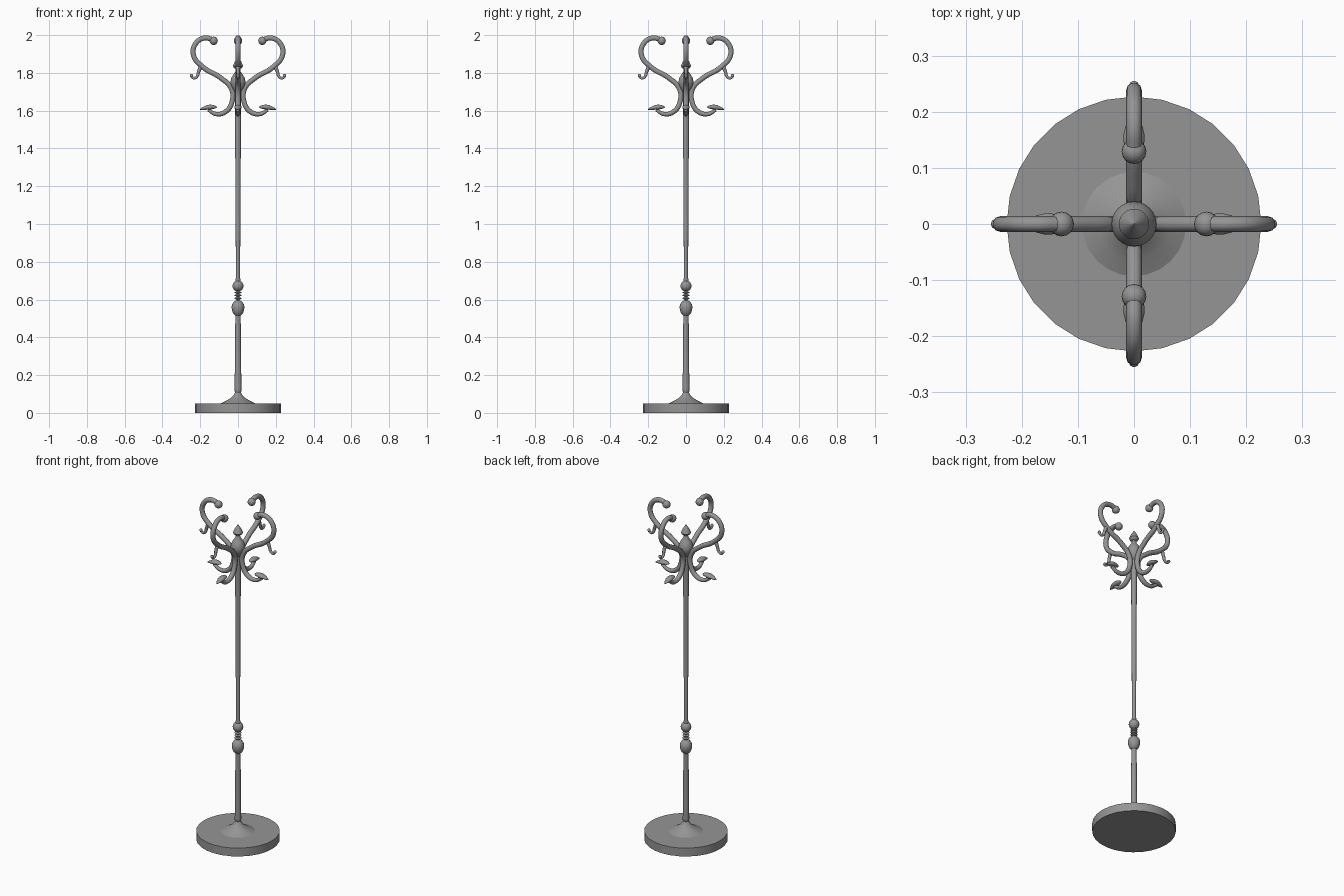
import bpy, bmesh, math
from mathutils import Matrix, Vector

old = bpy.data.objects.get("Cube")
if old:
    bpy.data.objects.remove(old)

# Single grey metal finish
metal = bpy.data.materials.new("grey metal")
metal.use_nodes = True
GREY = (0.3, 0.3, 0.3, 1)
metal.diffuse_color = GREY
metal.node_tree.nodes["Principled BSDF"].inputs["Base Color"].default_value = GREY


def finish(obj, angle=40):
    obj.data.materials.clear()
    obj.data.materials.append(metal)
    bpy.ops.object.select_all(action='DESELECT')
    obj.select_set(True)
    bpy.context.view_layer.objects.active = obj
    bpy.ops.object.shade_smooth_by_angle(angle=math.radians(angle))
    return obj


def add_mesh(name, bm, angle=40):
    bmesh.ops.recalc_face_normals(bm, faces=bm.faces)
    mesh = bpy.data.meshes.new(name)
    bm.to_mesh(mesh)
    bm.free()
    obj = bpy.data.objects.new(name, mesh)
    bpy.context.collection.objects.link(obj)
    return finish(obj, angle)


def lathe(name, profile, sides=24):
    """Spin a (radius, height) profile about z and close both ends."""
    bm = bmesh.new()
    rings = [[bm.verts.new((r * math.cos(a), r * math.sin(a), z))
              for a in (math.tau * i / sides for i in range(sides))]
             for r, z in profile]
    for low, high in zip(rings, rings[1:]):
        for i in range(sides):
            j = (i + 1) % sides
            bm.faces.new((low[i], low[j], high[j], high[i]))
    bm.faces.new(rings[0][::-1])
    bm.faces.new(rings[-1])
    return add_mesh(name, bm)


def ball_profile(radius, height, z, steps=10):
    return [(max(radius * math.sin(math.pi * i / steps), 0.001),
             z - height * math.cos(math.pi * i / steps)) for i in range(steps + 1)]


def tube(name, points, turn):
    """Round rod through (x, z, radius) points, turned about z."""
    curve = bpy.data.curves.new(name, 'CURVE')
    curve.dimensions = '3D'
    curve.bevel_depth = 1
    curve.bevel_resolution = 3
    curve.resolution_u = 7
    curve.use_fill_caps = True
    spline = curve.splines.new('BEZIER')
    spline.bezier_points.add(len(points) - 1)
    for p, (x, z, r) in zip(spline.bezier_points, points):
        p.co = (x, 0, z)
        p.radius = r
        p.handle_left_type = p.handle_right_type = 'AUTO'
    obj = bpy.data.objects.new(name, curve)
    bpy.context.collection.objects.link(obj)
    obj.rotation_euler.z = turn
    bpy.ops.object.select_all(action='DESELECT')
    obj.select_set(True)
    bpy.context.view_layer.objects.active = obj
    bpy.ops.object.convert(target='MESH')
    return finish(bpy.context.object)


def ball(name, x, z, radius, turn):
    bm = bmesh.new()
    bmesh.ops.create_uvsphere(bm, u_segments=16, v_segments=10, radius=radius)
    bmesh.ops.translate(bm, vec=(x, 0, z), verts=bm.verts)
    bmesh.ops.rotate(bm, matrix=Matrix.Rotation(turn, 3, 'Z'), verts=bm.verts)
    return add_mesh(name, bm)


def leaf(name, turn):
    """Plump leaf, rounded inside and pointed at its outer tip."""
    bm = bmesh.new()
    bmesh.ops.create_uvsphere(bm, u_segments=16, v_segments=12, radius=1,
                              matrix=Matrix.Rotation(math.pi / 2, 4, 'Y'))
    for v in bm.verts:
        pinch = 1 - 0.45 * max(v.co.x, 0)
        v.co = Vector((v.co.x * 0.046, v.co.y * 0.019 * pinch,
                       v.co.z * 0.013 * pinch - 0.006 * v.co.x ** 2))
    bmesh.ops.rotate(bm, matrix=Matrix.Rotation(0.15, 3, 'Y'), verts=bm.verts)
    bmesh.ops.translate(bm, vec=(0.158, 0, 1.618), verts=bm.verts)
    bmesh.ops.rotate(bm, matrix=Matrix.Rotation(turn, 3, 'Z'), verts=bm.verts)
    return add_mesh(name, bm)


# Base disc and its flared collar
lathe("base_disc", [(0.227, 0), (0.227, 0.05)], 28)
lathe("base_collar", [(0.093, 0.05), (0.065, 0.063), (0.04, 0.078),
                      (0.022, 0.096), (0.014, 0.112)])

# Turned column
lathe("lower_pole", [(0.012, 0.1), (0.018, 0.116), (0.018, 0.13), (0.014, 0.53)], 16)
lathe("lower_bulb", [(0.014, 0.515), (0.024, 0.524), (0.031, 0.54), (0.034, 0.56),
                     (0.031, 0.575), (0.022, 0.588), (0.011, 0.596)])
lathe("neck", [(0.009, 0.59), (0.009, 0.65)], 16)
for i, z in enumerate((0.606, 0.622, 0.637)):
    lathe(f"neck_ring_{i}", ball_profile(0.019, 0.006, z, 6))
lathe("upper_ball", ball_profile(0.029, 0.029, 0.672))
lathe("upper_pole", [(0.014, 0.695), (0.011, 0.72), (0.016, 1.6), (0.016, 1.74)], 16)

# Crown bulb and pointed finial
lathe("crown_bulb", [(0.016, 1.7), (0.03, 1.716), (0.038, 1.735), (0.04, 1.752),
                     (0.036, 1.772), (0.025, 1.792), (0.013, 1.808), (0.011, 1.832)])
lathe("finial", [(0.011, 1.82), (0.023, 1.828), (0.027, 1.837),
                 (0.018, 1.858), (0.001, 1.885)])

# Four scrolled arms, each with a coat hook, a curl and a leaf
SCROLL = [(0.158, 1.604, 0.009), (0.115, 1.582, 0.012), (0.065, 1.595, 0.014),
          (0.031, 1.65, 0.014), (0.036, 1.718, 0.014), (0.095, 1.776, 0.014),
          (0.182, 1.828, 0.014), (0.236, 1.895, 0.014), (0.222, 1.958, 0.014),
          (0.175, 1.985, 0.014), (0.13, 1.975, 0.014)]
CURL = [(0.196, 1.838, 0.011), (0.209, 1.805, 0.009), (0.217, 1.781, 0.008),
        (0.234, 1.772, 0.007), (0.247, 1.783, 0.007)]
for n, side in enumerate(("left", "back", "right", "front")):
    turn = n * math.pi / 2
    tube(f"{side}_arm", SCROLL, turn)
    ball(f"{side}_arm_knob", 0.129, 1.97, 0.022, turn)
    tube(f"{side}_curl", CURL, turn)
    ball(f"{side}_curl_tip", 0.246, 1.785, 0.009, turn)
    leaf(f"{side}_leaf", turn)
